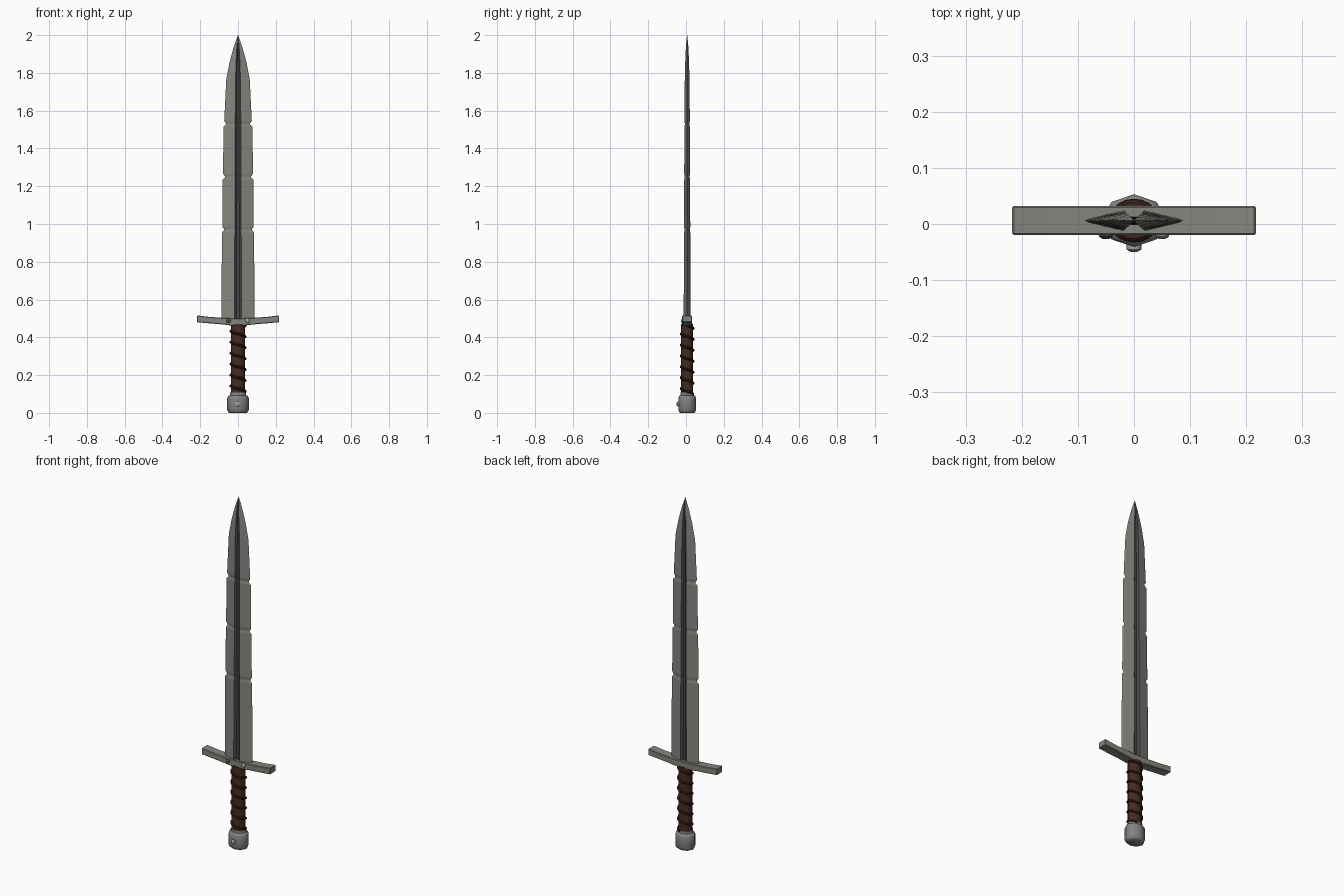
import bpy, bmesh, math

if "Cube" in bpy.data.objects:
    bpy.data.objects.remove(bpy.data.objects["Cube"])

CY = 0.006  # depth centre line of the sword


def mat(name, r, g, b):
    m = bpy.data.materials.new(name)
    m.diffuse_color = (r, g, b, 1)
    m.use_nodes = True
    m.node_tree.nodes["Principled BSDF"].inputs["Base Color"].default_value = m.diffuse_color
    return m


STEEL = mat("steel", 0.235, 0.24, 0.21)
DARK = mat("dark steel", 0.06, 0.07, 0.07)
LEATHER = mat("brown leather", 0.062, 0.023, 0.015)
STRAP = mat("dark leather", 0.032, 0.012, 0.008)
POMMEL = mat("pommel steel", 0.23, 0.23, 0.22)
RIVET = mat("bright rivet", 0.35, 0.38, 0.37)


def loft(name, rings, mats, rule=None, angle=None):
    """Skin a list of equal-length rings, capping both ends."""
    bm = bmesh.new()
    vs = [[bm.verts.new(p) for p in r] for r in rings]
    n = len(rings[0])
    for a, b in zip(vs, vs[1:]):
        for i in range(n):
            f = bm.faces.new((a[i], a[(i + 1) % n], b[(i + 1) % n], b[i]))
            if rule:
                f.material_index = rule(i)
    bm.faces.new(vs[0][::-1])
    bm.faces.new(vs[-1])
    bmesh.ops.remove_doubles(bm, verts=bm.verts, dist=1e-5)
    bmesh.ops.recalc_face_normals(bm, faces=bm.faces)
    me = bpy.data.meshes.new(name)
    bm.to_mesh(me)
    bm.free()
    for m in mats:
        me.materials.append(m)
    ob = bpy.data.objects.new(name, me)
    bpy.context.collection.objects.link(ob)
    if angle:
        bpy.ops.object.select_all(action='DESELECT')
        ob.select_set(True)
        bpy.context.view_layer.objects.active = ob
        bpy.ops.object.shade_smooth_by_angle(angle=math.radians(angle))
    return ob


def oval(rx, ry, z, n):
    return [(rx * math.cos(math.tau * i / n), CY + ry * math.sin(math.tau * i / n), z)
            for i in range(n)]


# Blade: diamond section with a fuller on both faces, nicked three times
def blade_ring(z, w, t, g):
    half = [(w, 0), (w * 0.92, t * 0.2), (g, t), (g * 0.4, t * 0.4)]
    quarter = half[1:]
    pts = [(w, 0)] + quarter + [(-x, y) for x, y in quarter[::-1]]
    pts += [(-w, 0)] + [(-x, -y) for x, y in quarter] + [(x, -y) for x, y in quarter[::-1]]
    return [(x, CY + y, z) for x, y in pts]


rows = [(0.48, 0.088, 0.0185, 0.019)]
for z, w_low, w_high in ((0.97, 0.085, 0.083), (1.25, 0.081, 0.079), (1.53, 0.077, 0.073)):
    t, g = 0.0205 - 0.004 * z, 0.021 - 0.004 * z
    rows += [(z - 0.016, w_low, t, g), (z - 0.003, w_high - 0.009, t * 0.86, g),
             (z + 0.003, w_high - 0.009, t * 0.86, g), (z + 0.016, w_high, t, g)]
rows += [(1.77, 0.062, 0.0125, 0.013), (1.86, 0.044, 0.010, 0.010),
         (1.94, 0.022, 0.0065, 0.006), (2.0, 0.0005, 0.0005, 0.0002)]
loft("blade", [blade_ring(*r) for r in rows], [STEEL, DARK],
     rule=lambda i: 1 if i in (2, 3, 4, 9, 10, 11) else 0)

# Crossguard: square bar curving up at both ends
right = [(0.04, 0.463, 0.501), (0.09, 0.469, 0.504), (0.15, 0.474, 0.508), (0.217, 0.480, 0.516)]
stations = [(-x, a, b) for x, a, b in right[::-1]] + right
guard = loft("crossguard", [[(x, CY - 0.026, a), (x, CY + 0.026, a),
                             (x, CY + 0.026, b), (x, CY - 0.026, b)] for x, a, b in stations], [STEEL])
bev = guard.modifiers.new("bevel", 'BEVEL')
bev.width = 0.003
bev.segments = 1

# Grip core
loft("grip", [oval(0.038, 0.032, z, 20) for z in (0.095, 0.2, 0.37, 0.47)], [LEATHER], angle=40)

# Spiral leather wrap: overlapping wedge-shaped strap
turns, per, pitch = 6.2, 20, 0.058
rings = []
for k in range(int(turns * per) + 1):
    a = math.tau * k / per
    z = 0.468 - pitch * k / per
    c, s = math.cos(a), math.sin(a)
    rings.append([((0.037 + d) * c, CY + (0.031 + d) * s, z + h) for d, h in
                  ((0, 0.002), (0.007, -0.003), (0.008, -0.009), (0, -0.014))])
loft("grip_wrap", rings, [STRAP], angle=35)

# Pommel: eight-sided knob with a neck
prof = [(0.0, 0.80), (0.004, 0.90), (0.016, 1.0), (0.078, 1.0), (0.090, 0.90), (0.093, 0.76), (0.107, 0.74)]
loft("pommel", [oval(0.057 * k, 0.047 * k, z, 8) for z, k in prof], [POMMEL], angle=50)


# Domed rivets on the front
def rivet(name, x, y, z, r, m):
    rr = []
    for d, k in ((0.006, 1), (-0.003, 1), (-0.006, 0.75), (-0.008, 0.35)):
        rr.append([(x + r * k * math.cos(math.tau * i / 10), y + d,
                    z + r * k * math.sin(math.tau * i / 10)) for i in range(10)])
    loft(name, rr, [m], angle=40)


rivet("guard_rivet_left", -0.05, -0.019, 0.487, 0.012, DARK)
rivet("guard_rivet_right", 0.05, -0.019, 0.487, 0.012, RIVET)
rivet("pommel_rivet", 0, -0.042, 0.047, 0.013, RIVET)
